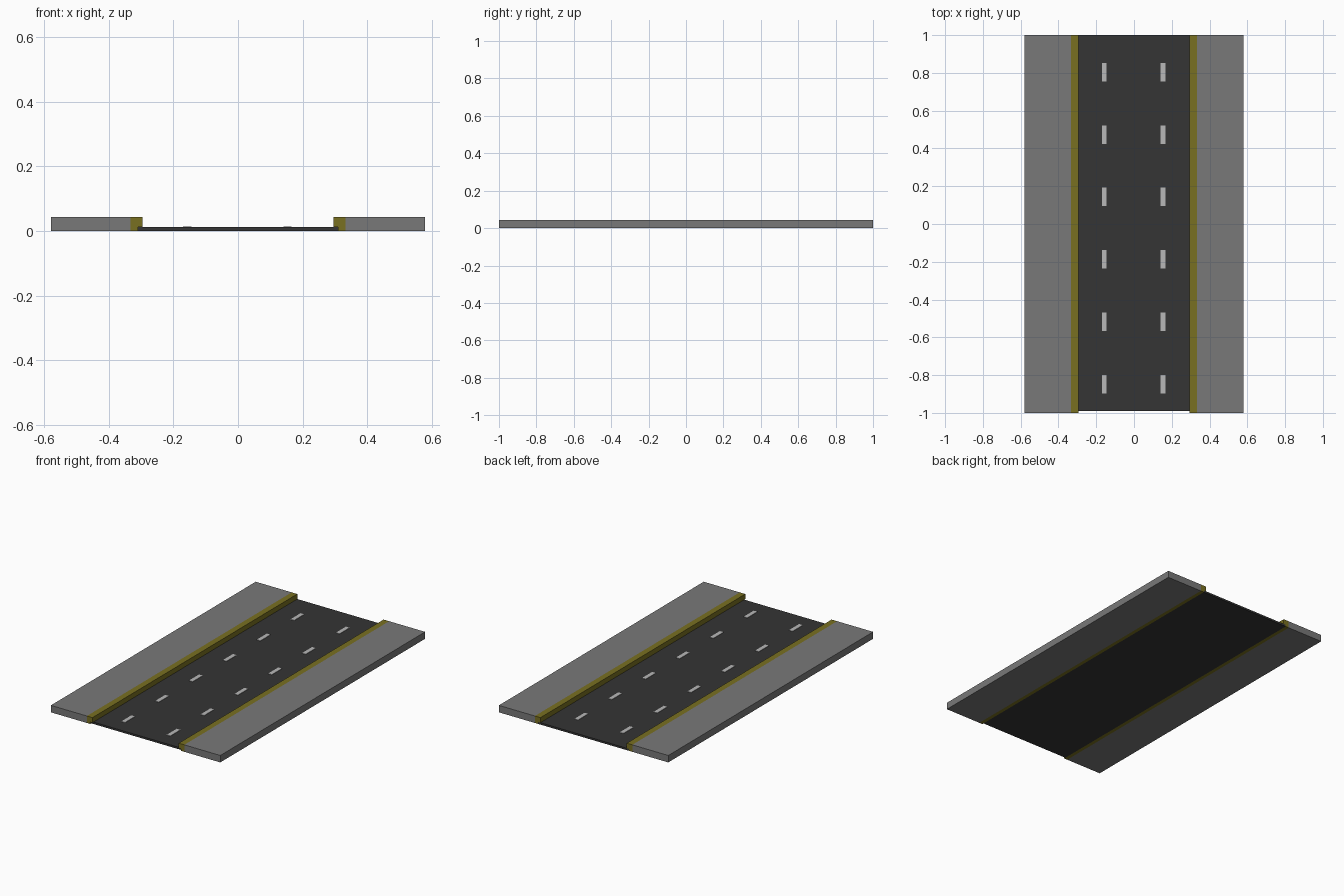
import bpy, bmesh

if "Cube" in bpy.data.objects:
    bpy.data.objects.remove(bpy.data.objects["Cube"])


def material(name, r, g, b):
    m = bpy.data.materials.new(name)
    m.diffuse_color = (r, g, b, 1)
    m.use_nodes = True
    m.node_tree.nodes["Principled BSDF"].inputs["Base Color"].default_value = m.diffuse_color
    return m


PAVING = material("paving_grey", 0.19, 0.19, 0.19)
ASPHALT = material("asphalt", 0.035, 0.035, 0.035)
YELLOW = material("kerb_yellow", 0.19, 0.16, 0.015)
PAINT = material("lane_paint", 0.48, 0.48, 0.48)


def extrude_profile(name, profile, y0, y1, mat):
    """Sweep an x-z outline along y."""
    bm = bmesh.new()
    face = bm.faces.new([bm.verts.new((x, y0, z)) for x, z in profile])
    ext = bmesh.ops.extrude_face_region(bm, geom=[face])["geom"]
    verts = [v for v in ext if isinstance(v, bmesh.types.BMVert)]
    bmesh.ops.translate(bm, verts=verts, vec=(0, y1 - y0, 0))
    bmesh.ops.recalc_face_normals(bm, faces=bm.faces)
    mesh = bpy.data.meshes.new(name)
    bm.to_mesh(mesh)
    bm.free()
    mesh.materials.append(mat)
    obj = bpy.data.objects.new(name, mesh)
    bpy.context.collection.objects.link(obj)
    return obj


def box(name, x0, x1, y0, y1, z0, z1, mat):
    return extrude_profile(name, [(x0, z0), (x1, z0), (x1, z1), (x0, z1)], y0, y1, mat)


ROAD_TOP, KERB_TOP = 0.012, 0.043

# Road slab, tucked under the kerb lips
box("road", -0.31, 0.31, -0.99, 1.0, 0, ROAD_TOP, ASPHALT)

# Pavements and notched kerbs on both sides
for side, s in (("left", -1), ("right", 1)):
    box(f"pavement_{side}", s * 0.333, s * 0.579, -1, 1, 0, KERB_TOP, PAVING)
    kerb = [(0.31, 0), (0.333, 0), (0.333, KERB_TOP), (0.295, KERB_TOP),
            (0.295, ROAD_TOP), (0.31, ROAD_TOP)]
    extrude_profile(f"kerb_{side}", [(s * x, z) for x, z in kerb], -1, 1, YELLOW)

# Dashed lane markings
for side, x in (("left", -0.157), ("right", 0.153)):
    for i in range(6):
        y = -0.848 + i * 0.3304
        box(f"lane_dash_{side}_{i + 1}", x - 0.0125, x + 0.0125,
            y - 0.049, y + 0.049, ROAD_TOP - 0.003, ROAD_TOP + 0.0025, PAINT)
